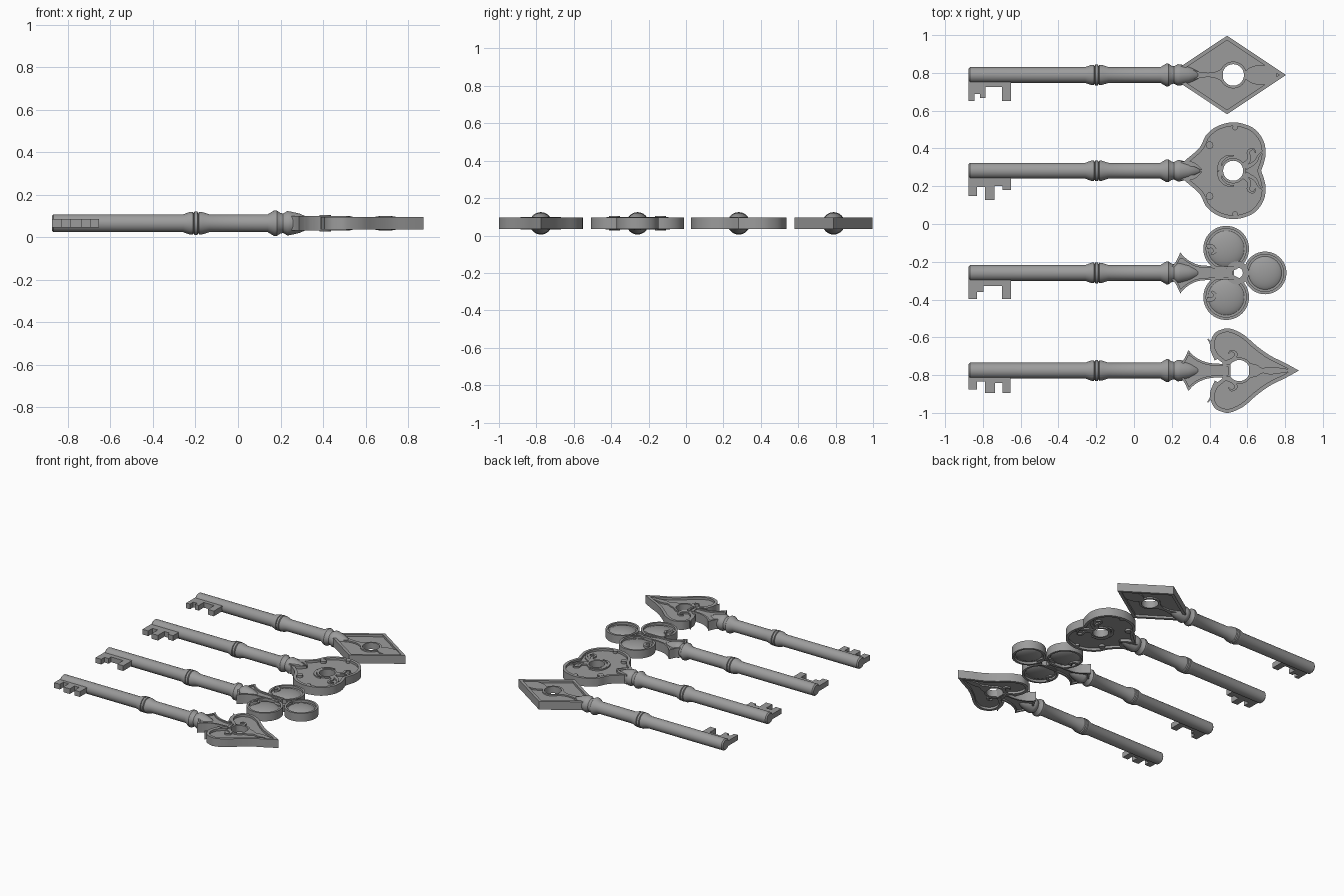
import bpy, bmesh, math
from mathutils import Vector

cube = bpy.data.objects.get("Cube")
if cube:
    bpy.data.objects.remove(cube, do_unlink=True)

metal = bpy.data.materials.new("grey_metal")
metal.use_nodes = True
GREY = (0.33, 0.33, 0.33, 1)
metal.diffuse_color = GREY
metal.node_tree.nodes["Principled BSDF"].inputs["Base Color"].default_value = GREY

MID = 0.065                                  # height of every key's axis
RIM, FLOOR, DETAIL, BOSS = 0.03, 0.014, 0.024, 0.038    # half thicknesses


def finish(obj):
    obj.data.materials.clear()
    obj.data.materials.append(metal)
    bpy.ops.object.select_all(action='DESELECT')
    obj.select_set(True)
    bpy.context.view_layer.objects.active = obj
    if obj.type == 'CURVE':
        bpy.ops.object.convert(target='MESH')
    bpy.ops.object.shade_smooth_by_angle(angle=math.radians(35))


def smooth(points, steps=6):
    """Catmull-Rom through an open list of points."""
    p = [Vector(q) for q in points]
    p = [2 * p[0] - p[1]] + p + [2 * p[-1] - p[-2]]
    out = []
    for a, b, c, d in zip(p, p[1:], p[2:], p[3:]):
        for i in range(steps):
            t = i / steps
            out.append(0.5 * (2 * b + (c - a) * t + (2 * a - 5 * b + 4 * c - d) * t * t
                              + (3 * b - a - 3 * c + d) * t ** 3))
    return out + [p[-2]]


def mirrored(half):
    """Close a half outline across the key's axis."""
    half = [Vector(q) for q in half]
    return half + [Vector((q.x, -q.y)) for q in reversed(half) if abs(q.y) > 1e-4]


def inset(loop, d):
    """Move a clockwise outline inwards."""
    out = []
    for i, q in enumerate(loop):
        a = (q - loop[i - 1]).normalized()
        b = (loop[(i + 1) % len(loop)] - q).normalized()
        n = Vector((a.y + b.y, -a.x - b.x)).normalized()
        out.append(q + n * d / max(n.dot(Vector((a.y, -a.x))), 0.4))
    return out


def disc(x, y, rx, ry=None, n=40):
    ry = ry or rx
    return [Vector((x + rx * math.cos(math.tau * i / n), y + ry * math.sin(math.tau * i / n)))
            for i in range(n)]


def ribbon(points, w0, w1=0.003):
    """Tapering scroll outline along a path."""
    path = smooth(points)
    left, right = [], []
    for i, q in enumerate(path):
        t = (path[min(i + 1, len(path) - 1)] - path[max(i - 1, 0)]).normalized()
        w = w0 + (w1 - w0) * i / (len(path) - 1)
        side = Vector((-t.y, t.x)) * w
        left.append(q + side)
        right.append(q - side)
    return left + right[::-1]


def plate(name, y, loops, half):
    """Flat plate from outlines; inner outlines become holes."""
    cu = bpy.data.curves.new(name, 'CURVE')
    cu.dimensions, cu.fill_mode, cu.extrude = '2D', 'BOTH', half
    for loop in loops:
        s = cu.splines.new('POLY')
        s.points.add(len(loop) - 1)
        for pt, q in zip(s.points, loop):
            pt.co = (q[0], q[1], 0, 1)
        s.use_cyclic_u = True
    obj = bpy.data.objects.new(name, cu)
    obj.location = (0, y, MID)
    bpy.context.collection.objects.link(obj)
    finish(obj)


def pair(name, y, loop, half):
    """The same plate on both sides of the axis."""
    plate(name + "_left", y, [loop], half)
    plate(name + "_right", y, [[(q[0], -q[1]) for q in loop]], half)


SHAFT = [(-.876, 0), (-.876, .034), (-.868, .042), (-.258, .042), (-.225, .054), (-.212, .054),
         (-.209, .046), (-.205, .055), (-.191, .055), (-.187, .046), (-.183, .054), (-.17, .053),
         (-.135, .042), (.14, .042), (.17, .06), (.183, .06), (.198, .049), (.212, .046),
         (.232, .057), (.245, .056), (.29, .045), (.345, .022), (.36, 0)]


def shaft(name, y):
    bm = bmesh.new()
    vs = [bm.verts.new((x, 0, r)) for x, r in SHAFT]
    es = [bm.edges.new(e) for e in zip(vs, vs[1:])]
    bmesh.ops.spin(bm, geom=vs + es, cent=(0, 0, 0), axis=(1, 0, 0), angle=math.tau, steps=32)
    bmesh.ops.remove_doubles(bm, verts=bm.verts, dist=1e-4)
    bmesh.ops.recalc_face_normals(bm, faces=bm.faces)
    me = bpy.data.meshes.new(name)
    bm.to_mesh(me)
    bm.free()
    obj = bpy.data.objects.new(name, me)
    obj.location = (0, y, MID)
    bpy.context.collection.objects.link(obj)
    finish(obj)


def bit(name, y, teeth):
    """Toothed bit: each tooth is (end x, depth), starting at the tip."""
    x = -.876
    loop = [(x, 0)]
    for end, depth in teeth:
        loop += [(x, -depth), (end, -depth)]
        x = end
    plate(name, y, [loop + [(x, 0)]], 0.019)


def head(name, y, outline, hole_x, hole_r, border=0.02):
    """Recessed plate with raised border and a ringed hole."""
    hole = disc(hole_x, 0, hole_r)
    plate(name + "_panel", y, [outline, hole], FLOOR)
    plate(name + "_border", y, [outline, inset(outline, border)], RIM)
    plate(name + "_hole_ring", y, [disc(hole_x, 0, hole_r + .014), hole], DETAIL)


def flare(name, y, dx, end):
    """Swallow-tailed neck with a raised edge."""
    half = smooth([(.2 + dx, .035), (.222 + dx, .06), (.245 + dx, .108)])
    half += smooth([(.265 + dx, .085), (.3 + dx, .06), (.36 + dx, .04), (end, .034)])
    loop = mirrored(half)
    plate(name + "_neck", y, [loop], DETAIL)
    plate(name + "_neck_edge", y, [loop, inset(loop, .012)], 0.034)


# Diamond key
Y = .789
shaft("diamond_shaft", Y)
bit("diamond_bit", Y, [(-.845, .138), (-.815, .1), (-.785, .122), (-.7, .064), (-.652, .138)])
head("diamond", Y, mirrored([(.18, 0), (.493, .208), (.805, 0)]), .525, .057)
plate("diamond_stem", Y, [mirrored(smooth([(.3, .03), (.36, .014), (.42, .014), (.47, .035)]))], DETAIL)
plate("diamond_teardrop", Y, [disc(.67, 0, .085, .052)], DETAIL)

# Heart key
Y = .282
shaft("heart_shaft", Y)
bit("heart_bit", Y, [(-.83, .135), (-.788, .085), (-.738, .155), (-.695, .08), (-.652, .102)])
heart = mirrored(smooth([(.22, .0), (.26, .045), (.345, .12), (.383, .19), (.446, .238), (.535, .256),
                         (.63, .227), (.683, .164), (.697, .1), (.69, .05), (.673, 0)]))
head("heart", Y, heart, .525, .053)
pair("heart_top_knob", Y, disc(.535, .228, .014, n=16), RIM)
pair("heart_side_knob", Y, disc(.4, .135, .02, n=16), RIM)
pair("heart_scroll", Y, ribbon([(.58, .03), (.61, .06), (.605, .1), (.63, .115), (.645, .095)], .012), DETAIL)
pair("heart_outer_scroll", Y, ribbon([(.59, .015), (.64, .045), (.66, .08), (.68, .1)], .012), DETAIL)
pair("heart_hole_scroll", Y, ribbon([(.45, 0), (.458, .045), (.49, .075), (.53, .08)], .012), DETAIL)
pair("heart_petal", Y, ribbon([(.25, .03), (.31, .035), (.36, .005)], .02), 0.034)

# Club key
Y = -.259
shaft("club_shaft", Y)
bit("club_bit", Y, [(-.83, .138), (-.797, .1), (-.7, .07), (-.652, .138)])
hole = disc(.547, 0, .029)
plate("club_centre", Y, [disc(.547, 0, .062), hole], DETAIL)
for side, x, y, r in (("left", .488, .128, .121), ("right", .488, -.128, .121), ("end", .694, 0, .113)):
    leaf = "club_" + side + "_leaf"
    plate(leaf, Y, [disc(x, y, r, n=56)], FLOOR)
    plate(leaf + "_border", Y, [disc(x, y, r, n=56), disc(x, y, r - .015, n=56)], RIM)
    bpy.ops.mesh.primitive_uv_sphere_add(segments=40, ring_count=20, radius=1, location=(x, Y + y, MID))
    dome = bpy.context.object
    dome.name = leaf + "_dome"
    dome.scale = (r - .017, r - .017, .035)
    finish(dome)
flare("club", Y, 0, .53)
pair("club_curl", Y, ribbon([(.385, .14), (.415, .14), (.43, .115), (.41, .098)], .012, .006), BOSS)

# Spade key
Y = -.776
shaft("spade_shaft", Y)
bit("spade_bit", Y, [(-.83, .1), (-.788, .058), (-.735, .12), (-.697, .065), (-.654, .12)])
spade = mirrored(smooth([(.47, .04), (.425, .08), (.405, .14), (.425, .195), (.465, .218), (.51, .222),
                         (.58, .19), (.65, .13), (.72, .08), (.8, .04), (.873, 0)]))
head("spade", Y, spade, .557, .056)
flare("spade", Y, .043, .51)
pair("spade_hook", Y, ribbon([(.44, .06), (.415, .11), (.407, .145), (.39, .168)], .014), RIM)
pair("spade_scroll", Y, ribbon([(.47, .035), (.525, .06), (.54, .09), (.515, .105), (.5, .09)], .012), DETAIL)
plate("spade_tip_stem", Y, [mirrored(smooth([(.61, .04), (.65, .03), (.68, .014), (.73, .02), (.84, .004)]))], DETAIL)
